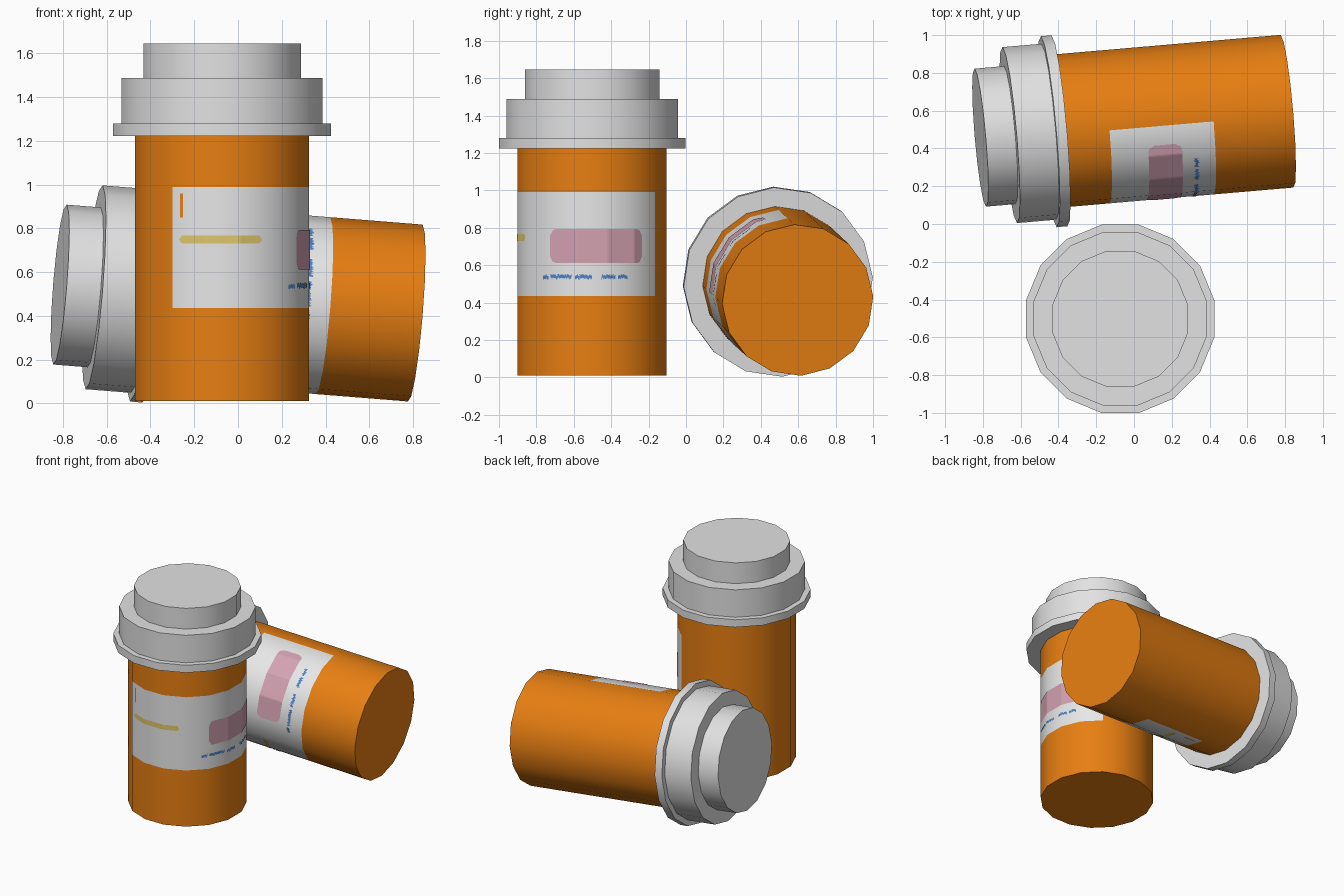
import bpy, bmesh, math, random
from mathutils import Matrix, Vector

if "Cube" in bpy.data.objects:
    bpy.data.objects.remove(bpy.data.objects["Cube"])

random.seed(4)
SIDES = 16
STEP = 360 / SIDES
R_BODY = 0.406


def material(name, rgb):
    m = bpy.data.materials.new(name)
    m.diffuse_color = (*rgb, 1)
    m.use_nodes = True
    m.node_tree.nodes["Principled BSDF"].inputs["Base Color"].default_value = m.diffuse_color
    return m


ORANGE = material("orange plastic", (0.80, 0.21, 0.006))
GREY = material("cap grey", (0.76, 0.76, 0.76))
WHITE = material("label white", (0.80, 0.80, 0.80))
PINK = material("label pink", (0.65, 0.36, 0.44))
YELLOW = material("label yellow", (0.74, 0.57, 0.15))
BLUE = material("label blue", (0.08, 0.22, 0.55))


def direction(deg):
    """Horizontal direction; 0 faces the front, 90 the right."""
    a = math.radians(deg)
    return Vector((math.sin(a), -math.cos(a), 0))


def finish(name, bm, mats, matrix):
    me = bpy.data.meshes.new(name)
    bm.to_mesh(me)
    bm.free()
    ob = bpy.data.objects.new(name, me)
    for m in mats:
        me.materials.append(m)
    bpy.context.collection.objects.link(ob)
    ob.matrix_world = matrix
    bpy.ops.object.select_all(action='DESELECT')
    ob.select_set(True)
    bpy.context.view_layer.objects.active = ob
    bpy.ops.object.shade_smooth_by_angle(angle=math.radians(35))
    return ob


def lathe(name, profile, mats, matrix, rule=None):
    """Turned solid with flat ends; rule(angle, z) picks the material."""
    bm = bmesh.new()
    rings = []
    for r, z in profile:
        rings.append([bm.verts.new(direction((k - 0.5) * STEP) * r + Vector((0, 0, z)))
                      for k in range(SIDES)])
    for a, b in zip(rings, rings[1:]):
        for k in range(SIDES):
            n = (k + 1) % SIDES
            f = bm.faces.new((a[k], a[n], b[n], b[k]))
            if rule:
                f.material_index = rule(k * STEP, f.calc_center_median().z)
    bm.faces.new(rings[0][::-1])
    bm.faces.new(rings[-1])
    return finish(name, bm, mats, matrix)


def decal(name, a0, a1, z0, z1, mat, matrix, corner=0.0, wobble=0.0):
    """Thin printed patch that follows the flat sides of the body."""
    angles = {a0 + (a1 - a0) * i / 32 for i in range(33)}
    angles |= {(k + 0.5) * STEP for k in range(-8, 9) if a0 < (k + 0.5) * STEP < a1}
    bm = bmesh.new()
    pairs = []
    for a in sorted(angles):
        off = a - round(a / STEP) * STEP
        r = R_BODY * math.cos(math.pi / SIDES) / math.cos(math.radians(off)) + 0.003
        edge = math.radians(min(a - a0, a1 - a)) * R_BODY
        cut = 0
        if edge < corner:
            cut = corner - math.sqrt(max(0, corner ** 2 - (corner - edge) ** 2))
            cut = min(cut, (z1 - z0) * 0.45)
        w = random.uniform(-wobble, wobble)
        pairs.append([bm.verts.new(direction(a) * r + Vector((0, 0, z)))
                      for z in (z0 + cut + w, z1 - cut + w)])
    for p, q in zip(pairs, pairs[1:]):
        bm.faces.new((p[0], q[0], q[1], p[1]))
    return finish(name, bm, [mat], matrix)


LABEL_Z = (0.425, 0.98)


def label_rule(angle, z):
    # label wraps eight of the sixteen sides
    wrapped = (angle + 180) % 360 - 180
    return int(-33.75 < wrapped < 146.25 and LABEL_Z[0] < z < LABEL_Z[1])


def bottle(prefix, m):
    # body with the label as its middle band
    lathe(prefix + "_body", [(R_BODY, z) for z in (0, *LABEL_Z, 1.22)],
          [ORANGE, WHITE], m, label_rule)
    # cap: flange, wide step, narrow step
    lathe(prefix + "_cap", [(0.508, 1.213), (0.508, 1.27), (0.468, 1.27),
                            (0.468, 1.478), (0.367, 1.478), (0.367, 1.635)], [GREY], m)
    # label print
    decal(prefix + "_yellow_stripe", -29, 27, 0.72, 0.757, YELLOW, m, 0.017)
    decal(prefix + "_pink_panel", 56.5, 131.5, 0.602, 0.782, PINK, m, 0.035)
    decal(prefix + "_orange_mark", -28.5, -26.5, 0.84, 0.95, ORANGE, m)
    for i, (a, b) in enumerate([(49, 55), (57, 74), (77, 90), (97, 108), (110, 118)]):
        decal(f"{prefix}_blue_squiggle_{i}", a, b, 0.518, 0.537, BLUE, m, 0, 0.007)


# upright bottle
bottle("upright", Matrix.Translation((-0.073, -0.502, 0.01)))

# lying bottle: axis toward the cap, label edge rolled to the top
axis = Vector((-1.625, -0.14, 0.13)).normalized()
up = Vector((0, -0.05, 1))
up = (up - axis * up.dot(axis)).normalized()
side = axis.cross(up)
d = direction(146.25)
e = Vector((0, 0, 1)).cross(d)
local = Matrix((d, e, Vector((0, 0, 1))))
world = Matrix((up, side, axis)).transposed()
bottle("lying", Matrix.Translation((0.81, 0.597, 0.413)) @ (world @ local).to_4x4())
